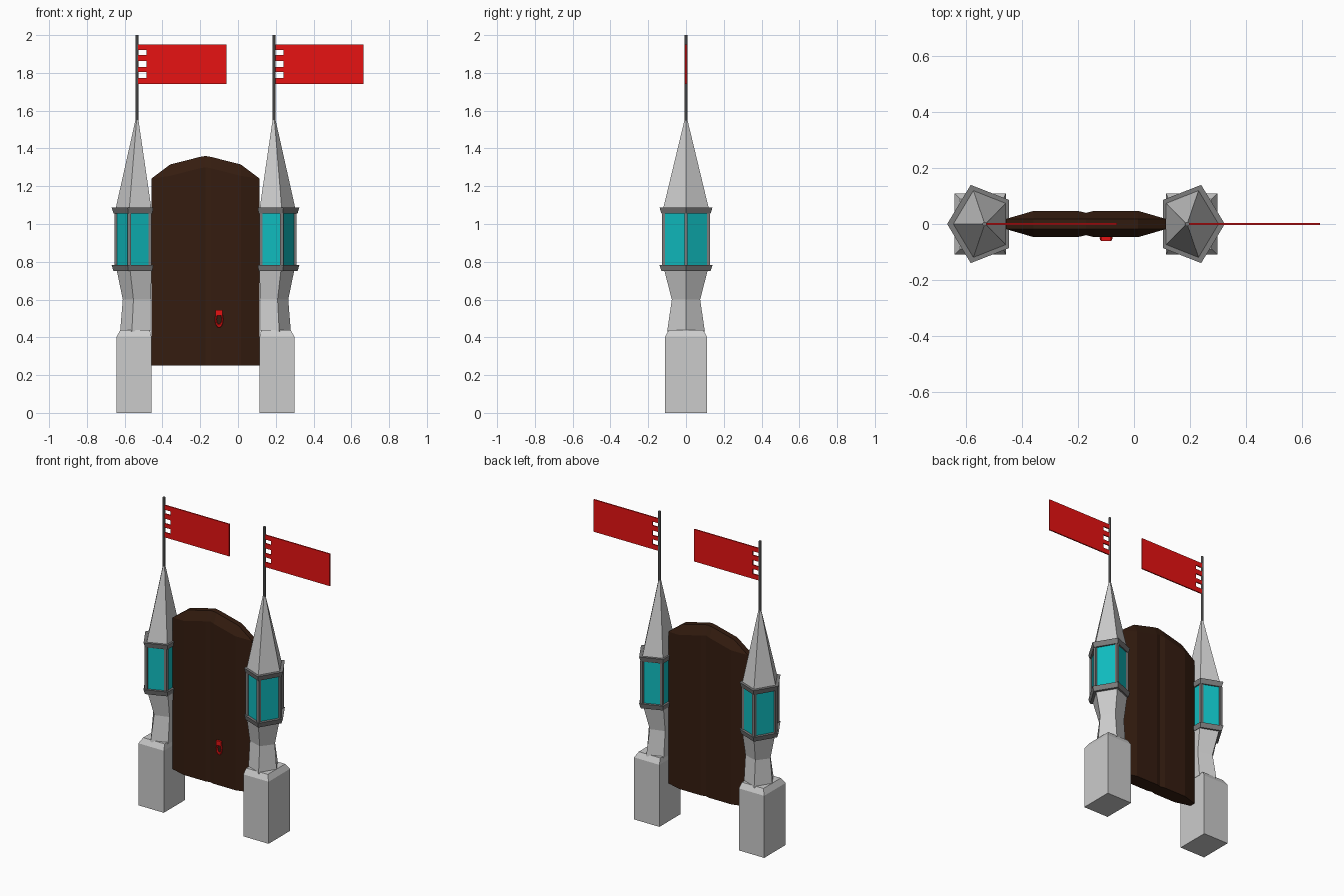
import bpy, bmesh, math

if "Cube" in bpy.data.objects:
    bpy.data.objects.remove(bpy.data.objects["Cube"])

CX = -0.172          # symmetry plane of the gate


def material(name, rgb):
    m = bpy.data.materials.new(name)
    m.diffuse_color = (*rgb, 1)
    m.use_nodes = True
    m.node_tree.nodes["Principled BSDF"].inputs["Base Color"].default_value = m.diffuse_color
    return m


WOOD = material("dark_wood", (0.035, 0.012, 0.005))
RED = material("red", (0.8, 0.006, 0.006))
GLASS = material("teal_glass", (0.005, 0.5, 0.52))
TRIM = material("trim_grey", (0.2, 0.2, 0.2))


def finish(bm, name, mat=None):
    bmesh.ops.recalc_face_normals(bm, faces=bm.faces[:])
    me = bpy.data.meshes.new(name)
    bm.to_mesh(me)
    bm.free()
    ob = bpy.data.objects.new(name, me)
    bpy.context.collection.objects.link(ob)
    if mat:
        me.materials.append(mat)
    return ob


def loft(name, sections, mat=None):
    """Skin equal-length point loops and cap both ends."""
    bm = bmesh.new()
    loops = [[bm.verts.new(p) for p in s] for s in sections]
    n = len(loops[0])
    for a, b in zip(loops, loops[1:]):
        for i in range(n):
            j = (i + 1) % n
            bm.faces.new((a[i], a[j], b[j], b[i]))
    bm.faces.new(loops[0])
    bm.faces.new(loops[-1])
    return finish(bm, name, mat)


def boxes(name, parts, mat=None):
    """Join several (x0, x1, y0, y1, z0, z1) boxes in one object."""
    bm = bmesh.new()
    for x0, x1, y0, y1, z0, z1 in parts:
        r = bmesh.ops.create_cube(bm, size=1)["verts"]
        for v in r:
            v.co.x = (x0 + x1) / 2 + v.co.x * (x1 - x0)
            v.co.y = (y0 + y1) / 2 + v.co.y * (y1 - y0)
            v.co.z = (z0 + z1) / 2 + v.co.z * (z1 - z0)
    return finish(bm, name, mat)


def penta(s, z, xin, xout, h):
    """Pentagon with a flat inner side and its point facing outwards."""
    xm = xin + (xout - xin) * 0.618
    pts = [(xout, 0), (xm, h), (xin, h * 0.618), (xin, -h * 0.618), (xm, -h)]
    return [(CX + s * x, y, z) for x, y in pts]


def rect(s, z, xin, xout, h):
    return [(CX + s * x, y, z) for x, y in
            ((xin, -h), (xout, -h), (xout, h), (xin, h))]


def tower(s, side):
    # square base with a sloped top
    loft(side + "_base", [rect(s, 0, .287, .47, .11), rect(s, .405, .287, .47, .11),
                          rect(s, .44, .295, .45, .09)])
    # waisted neck
    loft(side + "_neck", [penta(s, .43, .29, .452, .1), penta(s, .6, .29, .438, .075),
                          penta(s, .755, .285, .47, .115)])
    # lower and upper flared rings
    for z, label in ((.75, "_lower_ring"), (1.055, "_upper_ring")):
        loft(side + label, [penta(s, z, .282, .487, .13),
                            penta(s, z + .032, .276, .497, .14)], TRIM)
    # window panes
    loft(side + "_windows", [penta(s, .78, .29, .475, .12),
                             penta(s, 1.057, .29, .475, .12)], GLASS)
    # corner pillars
    w = .009
    boxes(side + "_pillars", [(x - w, x + w, y - w, y + w, .78, 1.057)
                              for x, y, z in penta(s, 0, .294, .473, .119)], TRIM)
    # pointed roof
    px = .363
    loft(side + "_roof", [penta(s, 1.085, .287, .475, .12),
                          penta(s, 1.55, px - .008, px + .008, .008)])
    # flag pole
    x = CX + s * px
    pole = [(.008 * math.cos(a * math.pi / 4), .008 * math.sin(a * math.pi / 4))
            for a in range(8)]
    loft(side + "_pole", [[(x + a, b, z) for a, b in pole] for z in (1.53, 2.0)], TRIM)
    # flag held by four tabs
    t = .004
    tabs = [(x, x + .052, -t, t, a, b) for a, b in
            ((1.74, 1.772), (1.804, 1.83), (1.862, 1.894), (1.92, 1.95))]
    boxes(side + "_flag", [(x + .05, x + .474, -t, t, 1.74, 1.95)] + tabs, RED)


tower(-1, "left")
tower(1, "right")


# arched double door: sections across the width, with bevelled sides and top
def door_section(u, h, top):
    e, b = .018, .06 * (h > .02)
    return [(CX + u, y, z) for y, z in
            ((-h, .25), (-h, top - b), (-e, top), (e, top), (h, top - b), (h, .25))]


half = [(.287, .018, 1.24), (.187, .047, 1.315), (.03, .047, 1.355)]
cols = [(-u, h, t) for u, h, t in half] + [(0, .04, 1.36)] + half[::-1]
loft("door", [door_section(*c) for c in cols], WOOD)

# door handle: elongated ring on a small mount
bpy.ops.mesh.primitive_torus_add(major_segments=10, minor_segments=6, major_radius=.036,
                                 minor_radius=.010, location=(-.1, -.05, .495),
                                 rotation=(math.pi / 2, 0, 0))
ring = bpy.context.object
ring.name = "door_handle"
ring.scale = (.5, 1, 1)
ring.data.materials.append(RED)
boxes("handle_mount", [(-.118, -.082, -.06, -.04, .515, .545)], RED)
